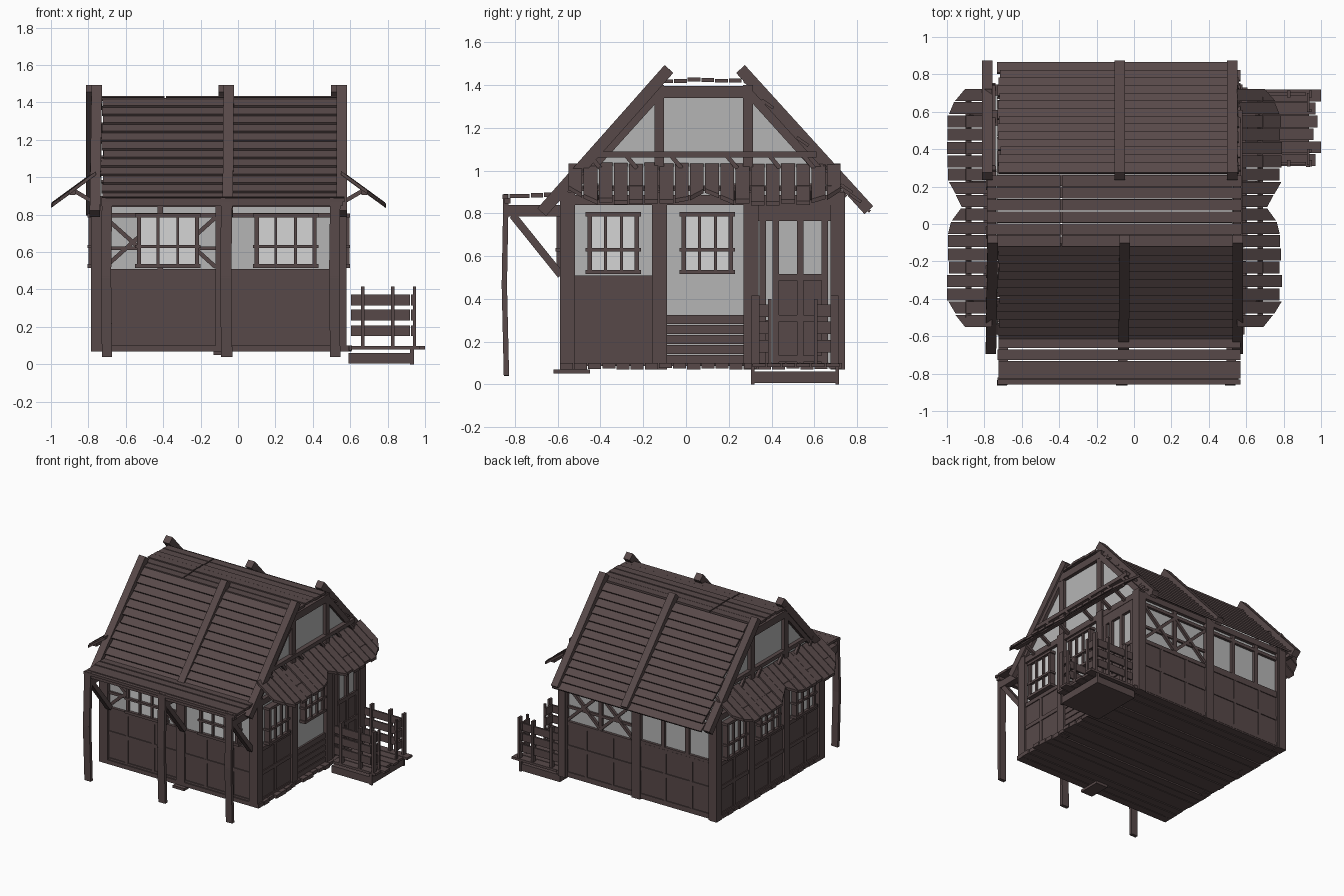
import bpy, bmesh, math, random
from mathutils import Vector, Matrix

if "Cube" in bpy.data.objects:
    bpy.data.objects.remove(bpy.data.objects["Cube"])

random.seed(4)

def material(name, col):
    m = bpy.data.materials.new(name)
    m.diffuse_color = (*col, 1)
    m.use_nodes = True
    m.node_tree.nodes["Principled BSDF"].inputs["Base Color"].default_value = m.diffuse_color
    return m

WOOD = material("dark brown wood", (0.096, 0.066, 0.066))
PLASTER = material("grey plaster", (0.46, 0.46, 0.46))
GLASS = material("pale glass", (0.66, 0.66, 0.66))

class Part:
    """Collects boards and plates into one named object."""
    def __init__(self, name, mat=WOOD):
        self.name, self.mat, self.bm = name, mat, bmesh.new()

    def box(self, x0, x1, y0, y1, z0, z1):
        m = Matrix.Translation(((x0+x1)/2, (y0+y1)/2, (z0+z1)/2)) @ Matrix.Diagonal((abs(x1-x0), abs(y1-y0), abs(z1-z0), 1))
        bmesh.ops.create_cube(self.bm, size=1, matrix=m)

    def beam(self, p, q, w, h, side=(1, 0, 0)):
        """Beam from p to q; w is measured along the side direction."""
        p, q = Vector(p), Vector(q)
        d = (q-p).normalized()
        s = Vector(side)
        s = (s - d*s.dot(d)).normalized()
        n = d.cross(s)
        rot = Matrix((s, n, d)).transposed().to_4x4()
        m = Matrix.Translation((p+q)/2) @ rot @ Matrix.Diagonal((w, h, (q-p).length, 1))
        bmesh.ops.create_cube(self.bm, size=1, matrix=m)

    def prism(self, pts, offset):
        a = [self.bm.verts.new(p) for p in pts]
        b = [self.bm.verts.new(Vector(p)+Vector(offset)) for p in pts]
        n = len(a)
        self.bm.faces.new(a)
        self.bm.faces.new(b[::-1])
        for i in range(n):
            self.bm.faces.new((a[i], b[i], b[(i+1) % n], a[(i+1) % n]))

    def done(self):
        bmesh.ops.recalc_face_normals(self.bm, faces=self.bm.faces[:])
        me = bpy.data.meshes.new(self.name)
        self.bm.to_mesh(me)
        self.bm.free()
        me.materials.append(self.mat)
        bpy.context.collection.objects.link(bpy.data.objects.new(self.name, me))

# Walls: (axis of depth, plane position, outward sign)
WALLS = {"front": ("y", -0.56, -1), "back": ("y", 0.71, 1),
         "right": ("x", 0.55, 1), "left": ("x", -0.755, -1)}

def plate(part, wall, u0, u1, z0, z1, d0, d1):
    """Box on a wall: u along it, d outwards from its plane."""
    ax, pos, s = WALLS[wall]
    a, b = sorted((pos+s*d0, pos+s*d1))
    if ax == "y":
        part.box(u0, u1, a, b, z0, z1)
    else:
        part.box(a, b, u0, u1, z0, z1)

def diag(part, wall, u0, z0, u1, z1, d=0.012, w=0.022):
    ax, pos, s = WALLS[wall]
    c = pos+s*d
    if ax == "y":
        part.beam((u0, c, z0), (u1, c, z1), 0.02, w, (0, 1, 0))
    else:
        part.beam((c, u0, z0), (c, u1, z1), 0.02, w, (1, 0, 0))

# Plaster walls
plaster = Part("plaster_walls", PLASTER)
for wall, (u0, u1) in {"front": (-0.75, 0.55), "back": (-0.75, 0.55),
                       "right": (-0.56, 0.71), "left": (-0.56, 0.71)}.items():
    plate(plaster, wall, u0, u1, 0.1, 0.88, -0.02, 0)
# Gable fills
for x in (0.525, -0.75):
    plaster.prism([(x, y, z) for y, z in ((-0.57, 0.86), (-0.11, 1.38), (0.28, 1.38), (0.72, 0.86))], (0.02, 0, 0))
plaster.done()

# Lower wood panelling with thin rails
panel = Part("lower_panels")
for wall, u0, u1 in (("front", -0.78, 0.58), ("back", -0.78, 0.58), ("left", -0.58, 0.73), ("right", -0.58, -0.12)):
    plate(panel, wall, u0, u1, 0.085, 0.51, 0, 0.014)
    n = round((u1-u0)/0.21)
    for z in (0.1, 0.31, 0.495):
        plate(panel, wall, u0, u1, z-0.015, z+0.015, 0.014, 0.021)
    for i in range(1, n):
        u = u0+(u1-u0)*i/n
        plate(panel, wall, u-0.013, u+0.013, 0.1, 0.5, 0.014, 0.02)
for i in range(5):      # horizontal boards under the middle window
    z = 0.095+i*0.047
    plate(panel, "right", -0.1, 0.29, z, z+0.041, 0, 0.014)
panel.done()

# Timber posts and top rails
frame = Part("wall_timbers")
for wall, posts in {"front": (-0.745, -0.085, 0.545), "back": (-0.745, -0.085, 0.545),
                    "right": (-0.555, -0.125, 0.305, 0.71), "left": (-0.555, -0.125, 0.305, 0.71)}.items():
    for u in posts:
        plate(frame, wall, u-0.035, u+0.035, 0.07, 0.9, -0.03, 0.03)
    plate(frame, wall, posts[0], posts[-1], 0.84, 0.885, -0.02, 0.025)
    if wall in ("front", "back"):
        plate(frame, wall, posts[0], posts[-1], 0.785, 0.81, 0, 0.02)
# Cross braces and upright bars beside the glazing
for wall, a, b in (("front", -0.71, -0.12), ("back", -0.05, 0.51)):
    m = (a+b)/2
    for u0, u1 in ((a, m), (m, b)):
        diag(frame, wall, u0, 0.52, u1, 0.785)
        diag(frame, wall, u0, 0.785, u1, 0.52)
    plate(frame, wall, m-0.015, m+0.015, 0.5, 0.85, 0, 0.02)
    plate(frame, wall, a, b, 0.61, 0.63, 0, 0.015)
for u in (-0.52, -0.31):
    plate(frame, "back", u-0.016, u+0.016, 0.5, 0.85, 0, 0.02)
plate(frame, "back", -0.72, -0.12, 0.5, 0.53, 0, 0.02)
frame.done()

# Windows: pale pane, frame and glazing bars
glass = Part("window_panes", GLASS)
bars = Part("window_frames")
windows = [("front", -0.53, -0.22), ("front", 0.1, 0.41), ("right", -0.45, -0.23), ("right", -0.01, 0.21),
           ("left", -0.45, -0.23), ("left", -0.01, 0.21), ("left", 0.4, 0.62)]
for wall, a, b in windows:
    plate(glass, wall, a, b, 0.52, 0.8, 0, 0.028)
    for u in (a, a+(b-a)*0.33, a+(b-a)*0.67, b):
        w = 0.011 if u in (a, b) else 0.007
        plate(bars, wall, u-w, u+w, 0.515, 0.805, 0, 0.045)
    for z, t in ((0.525, 0.01), (0.63, 0.008), (0.795, 0.01)):
        plate(bars, wall, a-0.02, b+0.02, z-t, z+t, 0, 0.05)
glass.done()
bars.done()

# Door with two tall panes
door = Part("door")
plate(door, "right", 0.405, 0.66, 0.1, 0.5, 0, 0.014)
for u in (0.36, 0.42, 0.535, 0.65):
    plate(door, "right", u-0.015, u+0.015, 0.1, 0.85, 0, 0.022)
plate(door, "right", 0.34, 0.68, 0.765, 0.84, 0, 0.022)
plate(door, "right", 0.34, 0.4, 0.1, 0.3, 0, 0.014)
for z in (0.12, 0.31, 0.5):
    plate(door, "right", 0.41, 0.66, z-0.015, z+0.015, 0.01, 0.024)
door.done()

# Floor boards, running along x
floor = Part("floor_boards")
for i in range(20):
    y = -0.59+i*0.0662
    floor.box(-0.785, 0.585+random.uniform(0, 0.025), y, y+0.061, 0.068+random.uniform(0, 0.008), 0.1)
floor.box(-0.13, -0.03, -0.62, -0.45, 0.05, 0.07)
floor.done()

# Roof boards: overlapping rows on both slopes, flat boards on the crown
roof = Part("roof_boards")
for (y0, z0), (y1, z1), n in (((-0.11, 1.415), (-0.625, 0.865), 12), ((0.275, 1.415), (0.85, 0.80), 14)):
    a, b = Vector((0, y0, z0)), Vector((0, y1, z1))
    d = (b-a)/n
    nor = Vector((0, -d.z*(1 if y1 > 0 else -1), abs(d.y))).normalized()
    for i in range(n):
        p, q = a+d*(i-0.08), a+d*(i+1.02)+nor*0.014
        j = Vector((random.uniform(-0.01, 0.01), 0, 0))
        c = (p+q)/2+j
        roof.beam(c+Vector((-0.725, 0, 0)), c+Vector((0.56, 0, 0)), (q-p).length, 0.014, q-p)
for i in range(6):
    y = -0.12+i*0.064
    z = 1.408+random.uniform(0, 0.012)
    roof.box(-0.785, -0.394, y, y+0.06, z, z+0.018)
    roof.box(-0.386, 0.575, y, y+0.06, z, z+0.018)
roof.done()

# Rafters lying over the slopes
rafters = Part("roof_rafters")
for xt, xf, xb in ((-0.755, -0.765, -0.785), (-0.05, -0.055, -0.075), (0.555, 0.555, 0.525)):
    rafters.beam((xt, -0.08, 1.475), (xf, -0.675, 0.805), 0.056, 0.055)
    rafters.beam((xb, 0.255, 1.475), (xb, 0.855, 0.815), 0.056, 0.055)
rafters.done()

# Gable timbers
gable = Part("gable_timbers")
for x in (0.55, -0.76):
    for y in (-0.125, 0.29):
        gable.box(x-0.02, x+0.02, y-0.023, y+0.023, 0.88, 1.4)
    gable.box(x-0.022, x+0.022, -0.14, 0.31, 1.34, 1.395)
    gable.box(x-0.02, x+0.03, -0.44, 0.61, 1.06, 1.09)
    gable.beam((x, -0.1, 1.39), (x, -0.57, 0.87), 0.04, 0.04)
    gable.beam((x, 0.27, 1.39), (x, 0.74, 0.87), 0.04, 0.04)
gable.done()

# Side awnings with uneven, notched edges
def reach(y):
    if y < -0.43:
        return 1-0.4*(-0.43-y)/0.12
    if y > 0.62:
        return 1-0.4*(y-0.62)/0.11
    return 1-0.35*max(0, 1-abs(y-0.1)/0.11)

for name, x0, x1 in (("right_awning", 0.55, 0.79), ("left_awning", -0.76, -1.0)):
    aw = Part(name)
    s = 1 if x1 > 0 else -1
    n = 18
    for i in range(n):
        ya = -0.55+i*1.28/n
        yb = ya+1.28/n-0.007
        k = 1 if i in (3, 13) else 1-random.uniform(0, 0.05)
        lift = random.uniform(0, 0.008)
        pts = []
        for y, t in ((ya, 0), (yb, 0), (yb, reach(yb)*k), (ya, reach(ya)*k)):
            pts.append((x0+(x1-x0)*t, y, 1.03-0.175*t+lift))
        aw.prism(pts, (0, 0, -0.02))
    for y in (-0.42, -0.25, -0.04, 0.22, 0.42, 0.58):     # brackets
        aw.beam((x0, y, 0.86), (x0+s*0.12, y, 0.93), 0.022, 0.022, (0, 1, 0))
        aw.beam((x0+s*0.02, y-0.03, 1.07), (x0+s*0.02, y+0.02, 1.01), 0.02, 0.02)
    aw.box(x0+s*0.11, x0+s*0.14, -0.5, 0.68, 0.905, 0.93)
    aw.done()

# Front lean-to: posts, braces, beams and boards
lean = Part("front_porch")
for x, w in ((-0.70, 0.055), (-0.06, 0.06), (0.52, 0.055)):
    lean.beam((x, -0.84, 0.04), (x-0.006, -0.85, 0.47), w, 0.025)
    lean.beam((x-0.006, -0.85, 0.46), (x, -0.842, 0.89), w, 0.025)
    lean.box(x-0.025, x+0.025, -0.835, -0.57, 0.785, 0.84)
    lean.beam((x, -0.81, 0.79), (x, -0.585, 0.51), 0.04, 0.035)
lean.box(-0.73, 0.56, -0.85, -0.82, 0.845, 0.872)
for i, (a, b) in enumerate(((-0.858, -0.832), (-0.826, -0.732), (-0.726, -0.67), (-0.664, -0.6))):
    lean.box(-0.73+0.005*(i % 2), 0.57, a, b, 0.868+0.003*i, 0.888+0.003*i)
lean.done()

# Entrance deck and step
deck = Part("entrance_deck")
for i in range(6):
    y = 0.31+i*0.069
    deck.box(0.57, (0.97, 1.0, 0.96, 0.98, 0.97, 1.0)[i], y, y+0.063, 0.08, 0.098)
deck.box(0.59, 0.935, 0.31, 0.71, 0.005, 0.06)
deck.box(0.92, 0.94, 0.305, 0.32, 0, 0.09)
deck.box(0.92, 0.94, 0.7, 0.715, 0, 0.09)
deck.done()

# Railings: long side runs and short returns by the steps
rail = Part("entrance_railings")
for ys, yr in ((0.325, 0.395), (0.695, 0.61)):
    for z in (0.15, 0.235, 0.315):
        rail.box(0.605, 0.92, ys-0.007, ys+0.007, z, z+0.058)
        a, b = sorted((ys, yr))
        rail.box(0.925, 0.938, a-0.01, b+0.005, z, z+0.058)
    for x in (0.667, 0.828, 0.944):
        rail.box(x-0.009, x+0.009, ys-0.018, ys+0.018, 0.09, 0.415)
    rail.box(0.935, 0.95, yr-0.012, yr+0.006, 0.09, 0.4)
rail.done()
